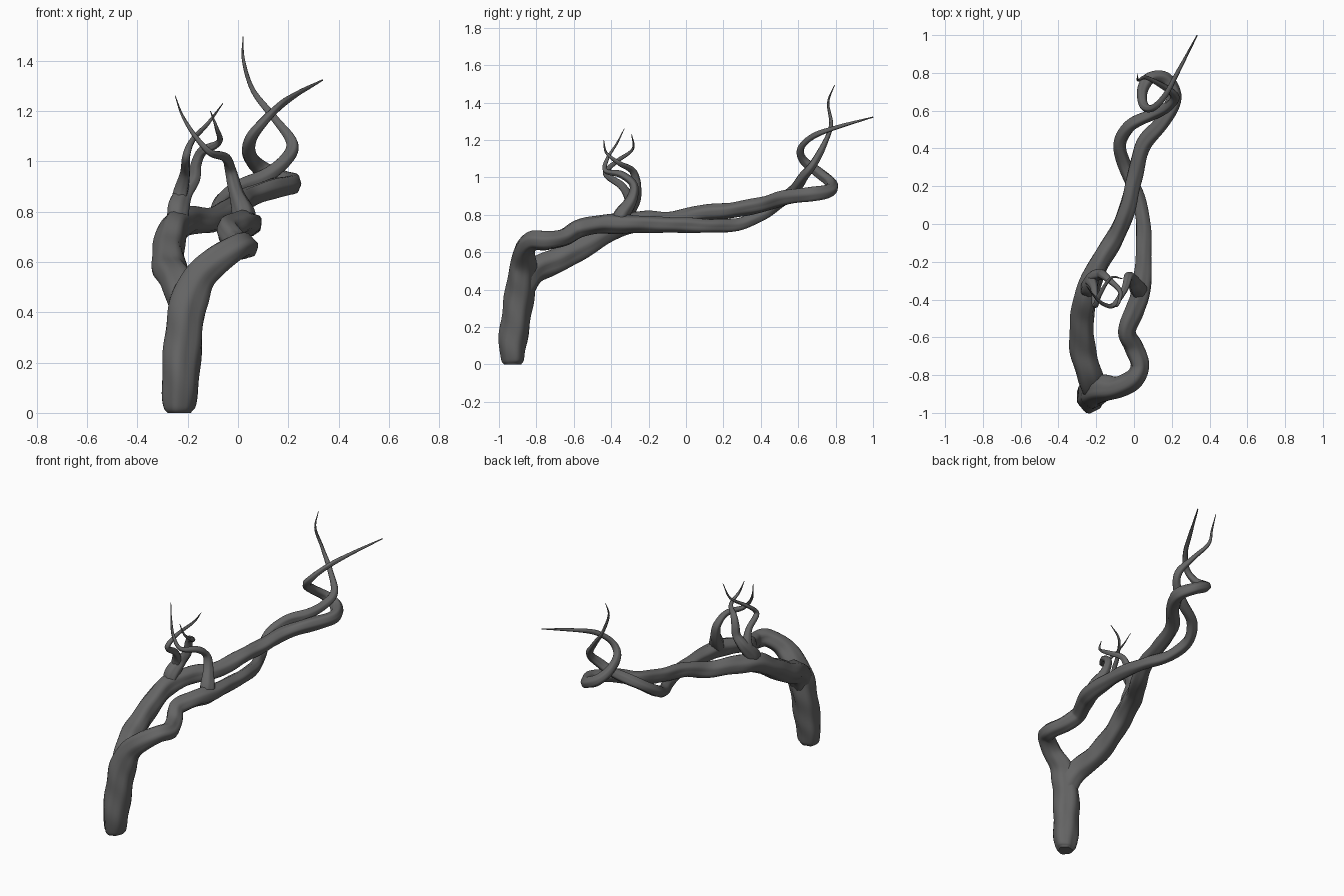
import bpy, bmesh, math
from mathutils import Vector

SIDES, STEPS = 24, 7
bark = bpy.data.materials.new("bark")
bark.diffuse_color = (0.13, 0.13, 0.13, 1)


def spline(pts):
    """Catmull-Rom samples of (x, y, z, radius) points."""
    p = [Vector(q) for q in pts]
    p = [2 * p[0] - p[1]] + p + [2 * p[-1] - p[-2]]
    out = []
    for i in range(1, len(p) - 2):
        a, b, c, d = p[i - 1:i + 3]
        for k in range(STEPS):
            t = k / STEPS
            out.append(0.5 * (2 * b + (c - a) * t + (2 * a - 5 * b + 4 * c - d) * t ** 2
                              + (3 * b - a - 3 * c + d) * t ** 3))
    return out + [p[-2]]


def branch(name, pts, ridge=0.055, phase=0.0, flat_start=False):
    """Tapered tube with twisting bark ridges along a path."""
    s = spline(pts)
    c = [q.to_3d() for q in s]
    bm = bmesh.new()
    rings, length = [], 0.0
    normal = Vector((1, 0, 0))
    for i, q in enumerate(c):
        tan = (c[min(i + 1, len(c) - 1)] - c[max(i - 1, 0)]).normalized()
        if flat_start and i == 0:
            tan = Vector((0, 0, 1))
        normal = (normal - tan * normal.dot(tan)).normalized()
        side = tan.cross(normal)
        if i:
            length += (q - c[i - 1]).length
        ring = []
        for k in range(SIDES):
            a = 2 * math.pi * k / SIDES
            bump = 1 + ridge * (math.sin(3 * a + 5 * length + phase)
                                + 0.9 * math.sin(6 * a - 4 * length + 2 * phase)
                                + 0.7 * math.sin(31 * length + 2 * a + phase))
            r = max(s[i].w, 0.0015) * bump
            ring.append(bm.verts.new(q + r * (math.cos(a) * normal + math.sin(a) * side)))
        rings.append(ring)
    for r0, r1 in zip(rings, rings[1:]):
        for k in range(SIDES):
            j = (k + 1) % SIDES
            bm.faces.new((r0[k], r0[j], r1[j], r1[k]))
    bm.faces.new(rings[0][::-1])
    bm.faces.new(rings[-1])
    me = bpy.data.meshes.new(name)
    bm.to_mesh(me)
    bm.free()
    me.materials.append(bark)
    ob = bpy.data.objects.new(name, me)
    bpy.context.collection.objects.link(ob)
    for f in me.polygons:
        f.use_smooth = len(f.vertices) == 4
    return ob


# Trunk flowing into the right-hand limb, ending in the upright tip
branch("trunk_and_right_limb", [
    (-.235, -.925, 0, .045), (-.235, -.925, .03, .062), (-.232, -.922, .13, .074),
    (-.22, -.9, .3, .076), (-.2, -.885, .43, .075), (-.16, -.872, .53, .067),
    (-.08, -.865, .61, .056), (0, -.82, .66, .051), (.03, -.745, .662, .049),
    (-.005, -.65, .68, .047), (-.04, -.57, .725, .047), (0, -.46, .748, .049),
    (.035, -.36, .752, .051), (.05, -.2, .75, .043), (.05, 0, .745, .039),
    (.02, .15, .74, .035), (-.04, .29, .75, .034), (-.075, .42, .81, .033),
    (-.02, .52, .88, .032), (.1, .58, .935, .03), (.185, .625, 1.0, .026),
    (.215, .68, 1.07, .022), (.145, .735, 1.17, .015), (.06, .775, 1.28, .01),
    (.022, .76, 1.4, .006), (.02, .795, 1.495, .0015)], flat_start=True)

# Left limb, crossing over the right one and coiling at its end
branch("left_limb", [
    (-.205, -.9, .3, .04), (-.21, -.868, .42, .064), (-.235, -.8, .508, .066),
    (-.27, -.66, .57, .066), (-.272, -.5, .66, .06), (-.25, -.37, .737, .06),
    (-.19, -.22, .762, .053), (-.1, -.07, .765, .048), (-.04, .07, .805, .044),
    (0, .24, .825, .041), (.05, .42, .86, .04), (.15, .54, .895, .039),
    (.215, .67, .91, .038), (.17, .765, .93, .035), (.09, .775, .97, .031),
    (.045, .71, 1.025, .028), (.05, .63, 1.09, .023), (.1, .615, 1.155, .018),
    (.165, .68, 1.22, .015), (.23, .8, 1.265, .011), (.335, 1.0, 1.322, .003)], phase=1.3)

# Curling twigs, each rooted inside its limb
branch("right_twig", [
    (.035, -.37, .745, .03), (.02, -.345, .795, .043), (-.01, -.29, .88, .029),
    (-.03, -.28, .96, .022), (-.05, -.345, 1.015, .018), (-.11, -.43, 1.035, .013),
    (-.17, -.42, 1.1, .009), (-.22, -.37, 1.18, .005), (-.25, -.33, 1.26, .0015)], .06, .5)
branch("left_twig_front", [
    (-.24, -.37, .73, .03), (-.24, -.335, .8, .044), (-.215, -.28, .87, .033),
    (-.175, -.268, .93, .026), (-.165, -.27, .99, .022), (-.14, -.29, 1.04, .018),
    (-.075, -.355, 1.075, .012), (-.085, -.425, 1.13, .007), (-.11, -.44, 1.2, .0015)], .06, 2)
branch("left_twig_back", [
    (-.245, -.34, .77, .03), (-.23, -.3, .86, .029), (-.21, -.34, .95, .02),
    (-.205, -.43, 1.02, .015), (-.18, -.37, 1.085, .011), (-.12, -.285, 1.15, .007),
    (-.06, -.29, 1.23, .0015)], .06, 3)
